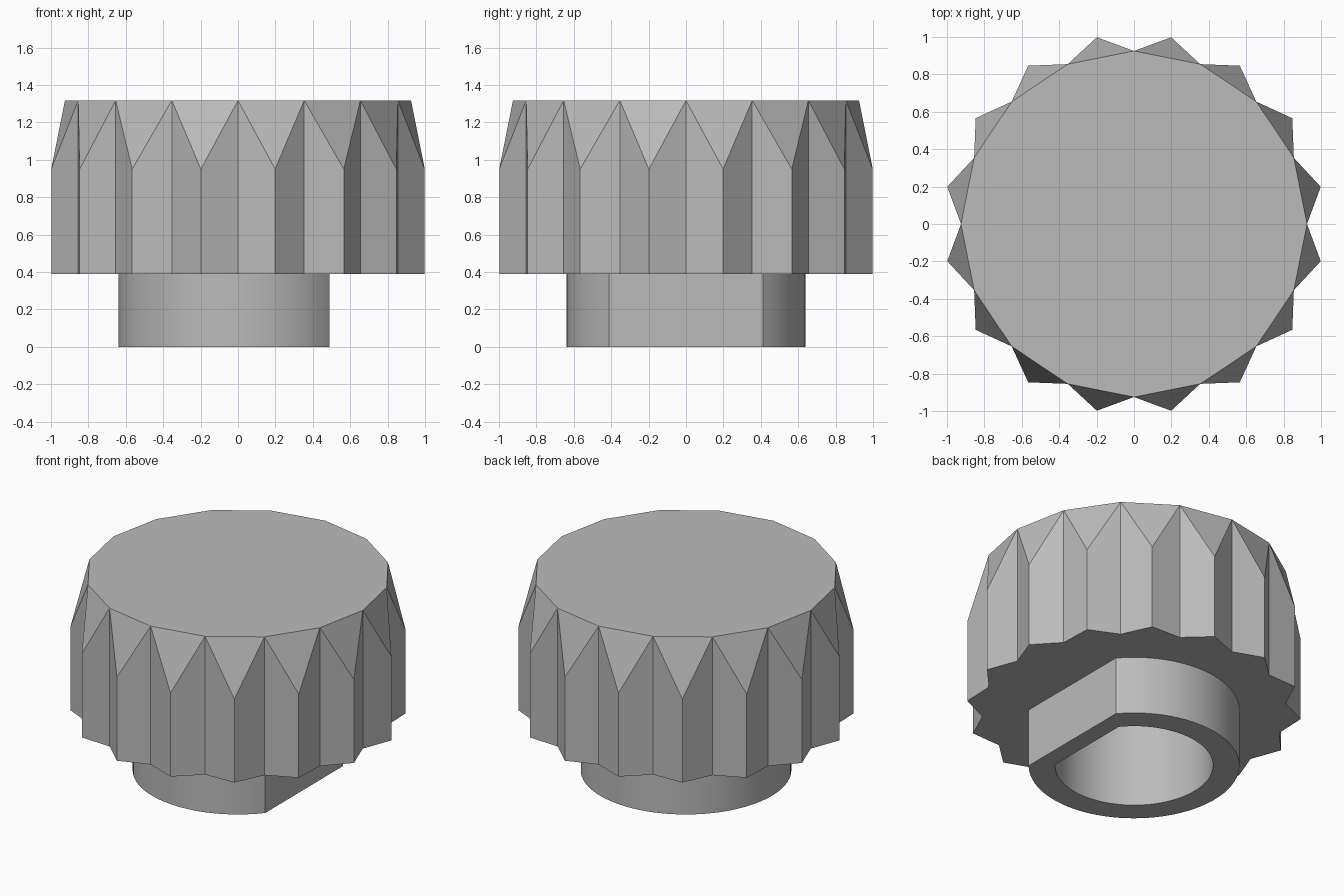
import bpy, bmesh
from math import sin, cos, acos, pi, radians

cube = bpy.data.objects.get("Cube")
if cube:
    bpy.data.objects.remove(cube, do_unlink=True)

TEETH = 16
HEAD_BOTTOM, SHOULDER, HEAD_TOP = 0.39, 0.95, 1.317
BORE_TOP = 0.85

grey = bpy.data.materials.new("plain grey")
grey.use_nodes = True
colour = (0.5, 0.5, 0.5, 1)
grey.diffuse_color = colour
grey.node_tree.nodes["Principled BSDF"].inputs["Base Color"].default_value = colour


def finish(name, bm):
    bmesh.ops.recalc_face_normals(bm, faces=bm.faces)
    mesh = bpy.data.meshes.new(name)
    bm.to_mesh(mesh)
    bm.free()
    mesh.materials.append(grey)
    obj = bpy.data.objects.new(name, mesh)
    bpy.context.collection.objects.link(obj)
    return obj


def d_prism(name, radius, flat_x, z0, z1, steps=72):
    """Cylinder with one flat side facing +x."""
    start = acos(flat_x / radius)
    sweep = 2 * (pi - start)
    bm = bmesh.new()
    ring = [bm.verts.new((radius * cos(start + sweep * i / steps),
                          radius * sin(start + sweep * i / steps), z0))
            for i in range(steps + 1)]
    base = bm.faces.new(ring)
    top = bmesh.ops.extrude_face_region(bm, geom=[base], use_keep_orig=True)["geom"]
    moved = [v for v in top if isinstance(v, bmesh.types.BMVert)]
    bmesh.ops.translate(bm, verts=moved, vec=(0, 0, z1 - z0))
    return finish(name, bm)


def toothed_head(name):
    """Zigzag grip whose teeth slope in to a flat polygon top."""
    bm = bmesh.new()
    low, high = [], []
    for i in range(2 * TEETH):
        a = pi * i / TEETH
        r, z = (1.018, SHOULDER) if i % 2 else (0.925, HEAD_TOP)
        low.append(bm.verts.new((r * cos(a), r * sin(a), HEAD_BOTTOM)))
        high.append(bm.verts.new((r * cos(a), r * sin(a), z)))
    for i in range(2 * TEETH):
        j = (i + 1) % (2 * TEETH)
        bm.faces.new((low[i], low[j], high[j], high[i]))
        if i % 2:
            bm.faces.new((high[i - 1], high[i], high[j]))
    bm.faces.new(high[::2])
    bm.faces.new(low[::-1])
    return finish(name, bm)


def combine(target, tool, operation):
    """Apply a boolean and remove the tool object."""
    tool.hide_render = True
    mod = target.modifiers.new(operation.lower(), 'BOOLEAN')
    mod.operation, mod.object, mod.solver = operation, tool, 'EXACT'
    bpy.ops.object.select_all(action='DESELECT')
    bpy.context.view_layer.objects.active = target
    target.select_set(True)
    bpy.ops.object.modifier_apply(modifier=mod.name)
    bpy.data.objects.remove(tool, do_unlink=True)


# Grip head with its hollow D-shaped stem
knob = toothed_head("knob_head_and_stem")
combine(knob, d_prism("stem", 0.64, 0.49, 0, 0.6), 'UNION')
combine(knob, d_prism("bore", 0.48, 0.374, -0.1, BORE_TOP), 'DIFFERENCE')
bpy.ops.object.shade_smooth_by_angle(angle=radians(25))
